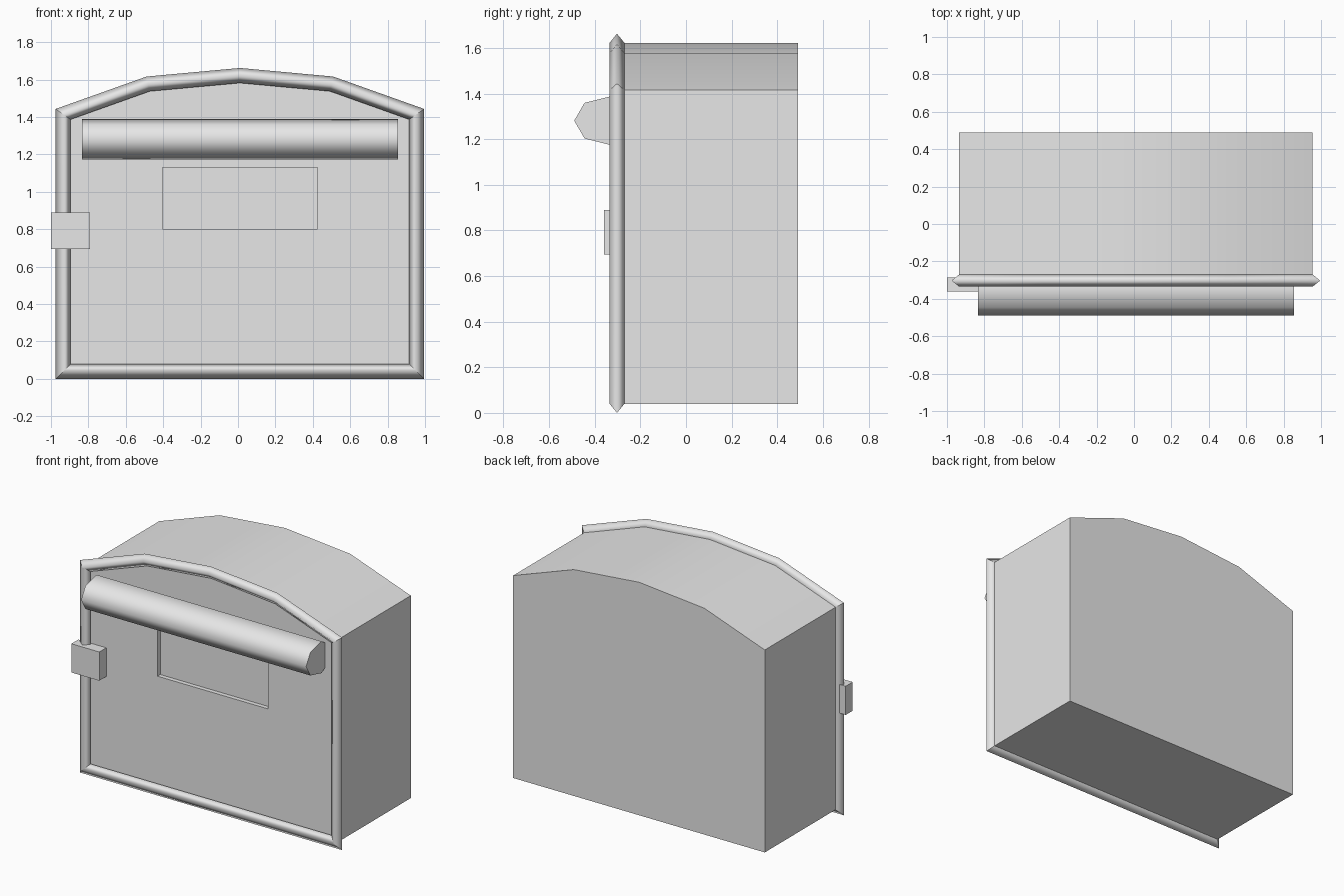
import bpy, bmesh, math
from mathutils import Vector

default_cube = bpy.data.objects.get("Cube")
if default_cube:
    bpy.data.objects.remove(default_cube, do_unlink=True)

CX = 0.01          # middle of the box
FRONT, BACK = -0.285, 0.49

grey = bpy.data.materials.new("light_grey")
grey.use_nodes = True
grey.diffuse_color = (0.8, 0.8, 0.8, 1)
grey.node_tree.nodes["Principled BSDF"].inputs["Base Color"].default_value = (0.8, 0.8, 0.8, 1)


def make_object(name, bm, smooth_angle=None):
    bmesh.ops.recalc_face_normals(bm, faces=bm.faces)
    mesh = bpy.data.meshes.new(name)
    bm.to_mesh(mesh)
    bm.free()
    mesh.materials.append(grey)
    obj = bpy.data.objects.new(name, mesh)
    bpy.context.collection.objects.link(obj)
    if smooth_angle:
        smooth(obj, smooth_angle)
    return obj


def smooth(obj, degrees):
    bpy.ops.object.select_all(action='DESELECT')
    obj.select_set(True)
    bpy.context.view_layer.objects.active = obj
    bpy.ops.object.shade_smooth_by_angle(angle=math.radians(degrees))


def prism(name, profile, offset, smooth_angle=None):
    """Extrude a closed 3D profile along an offset."""
    bm = bmesh.new()
    face = bm.faces.new([bm.verts.new(p) for p in profile])
    result = bmesh.ops.extrude_face_region(bm, geom=[face], use_keep_orig=True)
    moved = [v for v in result["geom"] if isinstance(v, bmesh.types.BMVert)]
    bmesh.ops.translate(bm, verts=moved, vec=offset)
    return make_object(name, bm, smooth_angle)


def box(name, low, high):
    (x0, y0, z0), (x1, y1, z1) = low, high
    base = [(x0, y0, z0), (x1, y0, z0), (x1, y1, z0), (x0, y1, z0)]
    return prism(name, base, (0, 0, z1 - z0))


# Arched outline shared by the body and the frame
half = [(0.945, 0.04), (0.945, 1.415), (0.49, 1.577)]
outline = [(CX + x, z) for x, z in half] + [(CX, 1.622)]
outline += [(CX - x, z) for x, z in reversed(half)]

# Body with a shallow recessed label window
body = prism("body", [(x, FRONT, z) for x, z in outline], (0, BACK - FRONT, 0))
cutter = box("window_cutter", (-0.405, FRONT - 0.1, 0.80), (0.425, FRONT + 0.03, 1.13))
cutter.hide_render = True
cut = body.modifiers.new("window", 'BOOLEAN')
cut.operation = 'DIFFERENCE'
cut.solver = 'EXACT'
cut.object = cutter
bpy.context.view_layer.objects.active = body
bpy.ops.object.modifier_apply(modifier=cut.name)
bpy.data.objects.remove(cutter, do_unlink=True)
smooth(body, 30)


# Front frame: a diamond-section rail mitred around the outline
def front_frame(y_mid=-0.3025, depth=0.0325, width=0.04):
    bm = bmesh.new()
    rings = []
    count = len(outline)
    for i in range(count):
        prev, here, after = (Vector(outline[(i + k) % count]) for k in (-1, 0, 1))
        d0, d1 = (here - prev).normalized(), (after - here).normalized()
        n0, n1 = Vector((d0.y, -d0.x)), Vector((d1.y, -d1.x))
        mitre = (n0 + n1) / (1 + n0.dot(n1)) * width
        rings.append([bm.verts.new((here.x + mitre.x * u, y_mid + v * depth, here.y + mitre.y * u))
                      for u, v in ((1, 0), (0, -1), (-1, 0), (0, 1))])
        rings[-1].append(d0.dot(d1) < 0.8)   # sharp corner flag
    for i in range(count):
        a, b = rings[i], rings[(i + 1) % count]
        for k in range(4):
            face = bm.faces.new((a[k], a[(k + 1) % 4], b[(k + 1) % 4], b[k]))
            face.smooth = True
    for ring in rings:
        if ring[4]:
            for k in range(4):
                bm.edges.get((ring[k], ring[(k + 1) % 4])).smooth = False
    return make_object("front_frame", bm)


front_frame()

# Faceted handle bar across the front
bar_half = [(-0.445, 0.078), (-0.325, 0.108), (-0.265, 0.07)]
bar = [(-0.49, 0)] + bar_half + [(y, -z) for y, z in reversed(bar_half)]
prism("handle_bar", [(-0.835, y, 1.281 + z) for y, z in bar], (1.69, 0, 0), 70)

# Latch block on the frame
box("latch", (-1.0, -0.36, 0.695), (-0.79, -0.285, 0.89))
